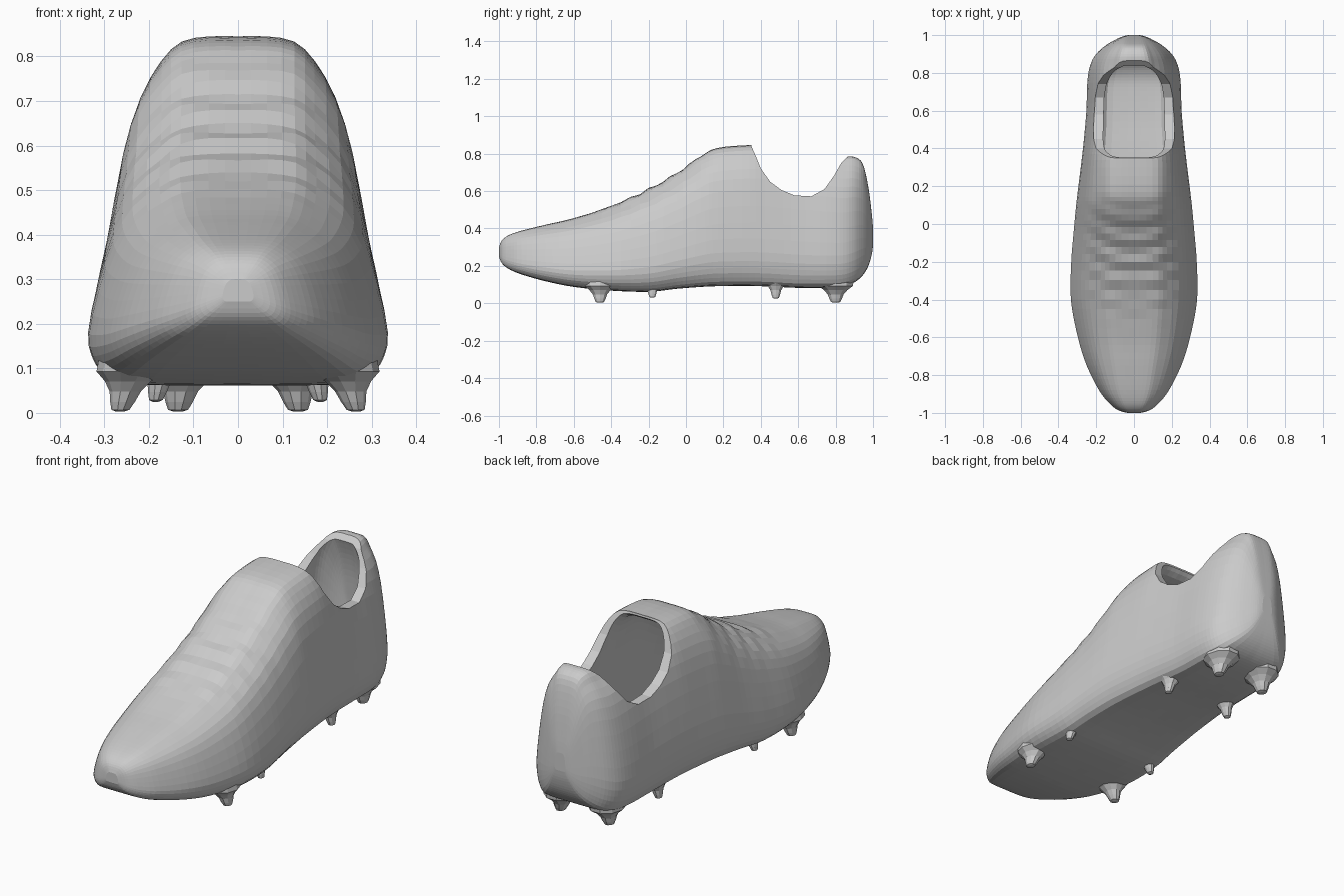
import bpy, bmesh, math

if "Cube" in bpy.data.objects:
    bpy.data.objects.remove(bpy.data.objects["Cube"])

# Stations along the shoe: y, bottom z, top z, half width, shoulder half width
STATIONS = [
    (-1.00, .25, .30, .035, .02), (-.985, .215, .335, .085, .05),
    (-.95, .185, .363, .13, .075), (-.88, .155, .388, .185, .105),
    (-.75, .118, .42, .25, .135), (-.60, .088, .455, .297, .16),
    (-.40, .068, .52, .334, .175), (-.20, .062, .61, .332, .175),
    (-.05, .078, .695, .32, .172), (.08, .088, .787, .308, .172),
    (.17, .092, .83, .298, .172), (.34, .093, .845, .277, .17),
    (.45, .09, .84, .265, .15), (.60, .083, .82, .252, .125),
    (.75, .083, .80, .247, .115), (.84, .09, .785, .232, .11),
    (.90, .112, .782, .20, .095), (.945, .15, .745, .15, .075),
    (.975, .20, .62, .10, .06), (.993, .26, .48, .06, .04),
    (1.00, .31, .40, .03, .02)]


def spline(rows, n):
    """Catmull-Rom through rows, n samples per span."""
    out = []
    for i in range(len(rows) - 1):
        p0, p1 = rows[max(i - 1, 0)], rows[i]
        p2, p3 = rows[i + 1], rows[min(i + 2, len(rows) - 1)]
        for k in range(n):
            u = k / n
            out.append(tuple(
                b + .5 * u * (c - a + u * (2 * a - 5 * b + 4 * c - d + u * (3 * (b - c) + d - a)))
                for a, b, c, d in zip(p0, p1, p2, p3)))
    return out + [tuple(rows[-1])]


def section(b, t, w, s):
    h = t - b
    mix = lambda f: w + (s - w) * f
    half = [(0, b), (.4 * w, b), (.78 * w, b + .01 * h), (.91 * w, b + .06 * h),
            (.975 * w, b + .13 * h), (w, b + .24 * h), (mix(.13), b + .45 * h),
            (mix(.35), b + .68 * h), (mix(.62), b + .83 * h), (s, b + .93 * h),
            (.74 * s, b + .985 * h), (.38 * s, t), (0, t)]
    half = spline(half, 2)
    return half + [(-x, z) for x, z in half[-2:0:-1]]


def finish(name, bm):
    bmesh.ops.recalc_face_normals(bm, faces=bm.faces)
    me = bpy.data.meshes.new(name)
    bm.to_mesh(me)
    bm.free()
    ob = bpy.data.objects.new(name, me)
    bpy.context.collection.objects.link(ob)
    return ob


def skin(name, rings):
    bm = bmesh.new()
    vs = [[bm.verts.new(p) for p in r] for r in rings]
    n = len(vs[0])
    for a, b in zip(vs, vs[1:]):
        for i in range(n):
            bm.faces.new((a[i], a[(i + 1) % n], b[(i + 1) % n], b[i]))
    bm.faces.new(vs[0])
    bm.faces.new(vs[-1])
    return finish(name, bm)


def ripple(x, y, z, b, t):
    """Curved lace ridges pressing through the upper."""
    yy = y - 1.6 * x * x
    if -.55 < yy < .15 and z > b + .6 * (t - b):
        fade = math.sin(math.pi * (yy + .55) / .7) * max(0, (z - b) / (t - b) - .6) * 2.5
        return .007 * fade * math.sin(yy * 2 * math.pi / .115)
    return 0


def loft(name, rows, ridges=False):
    rings = []
    for y, b, t, w, s in spline(rows, 4):
        rings.append([(x, y, z + (ripple(x, y, z, b, t) if ridges else 0))
                      for x, z in section(b, t, w, s)])
    return skin(name, rings)


def cut(ob, cutter):
    m = ob.modifiers.new("cut", 'BOOLEAN')
    m.operation, m.solver, m.object = 'DIFFERENCE', 'EXACT', cutter
    bpy.context.view_layer.objects.active = ob
    bpy.ops.object.modifier_apply(modifier=m.name)
    bpy.data.objects.remove(cutter)


# Shoe upper and sole as one shell
shoe = loft("shoe_body", STATIONS, True)

# Saddle-shaped ankle opening, swept across x
profile = [(.35, 1), (.35, .84), (.372, .79), (.40, .72), (.45, .65), (.51, .606),
           (.58, .577), (.67, .572), (.74, .61), (.79, .68), (.83, .75), (.87, .79), (.87, 1)]
cut(shoe, skin("opening_cutter", [[(x, y, z) for y, z in profile] for x in (-.5, .5)]))

# Foot cavity
cavity = []
for y, b, t, w, s in STATIONS:
    top = t + .03 if .4 < y < .93 else b + .95 * (t - b)
    cavity.append((.905 * y, b + .1 * (t - b), top, .74 * w, .8 * s))
cut(shoe, loft("cavity_cutter", cavity))


# Studs: flared cones melting into the sole
def stud(name, x, y, tip, r):
    prof = [(.2, 0), (.45, .004), (.62, .022), (.78, .045), (1.15, .068), (1.7, .09), (1.75, .12)]
    rings = []
    for k, dz in prof:
        rings.append([(x * (1 - .12 * dz / .12) + k * r * math.cos(a), y + k * r * 1.15 * math.sin(a), tip + dz)
                      for a in (i * math.tau / 10 for i in range(10))])
    skin(name, rings)


for label, x, y, tip, r in (("toe", .265, -.46, .003, .045), ("ball", .255, -.18, .03, .032),
                            ("arch", .185, .48, .025, .034), ("heel", .135, .80, .003, .05)):
    for side, sg in (("right", 1), ("left", -1)):
        stud(f"{label}_stud_{side}", sg * x, y, tip, r)
